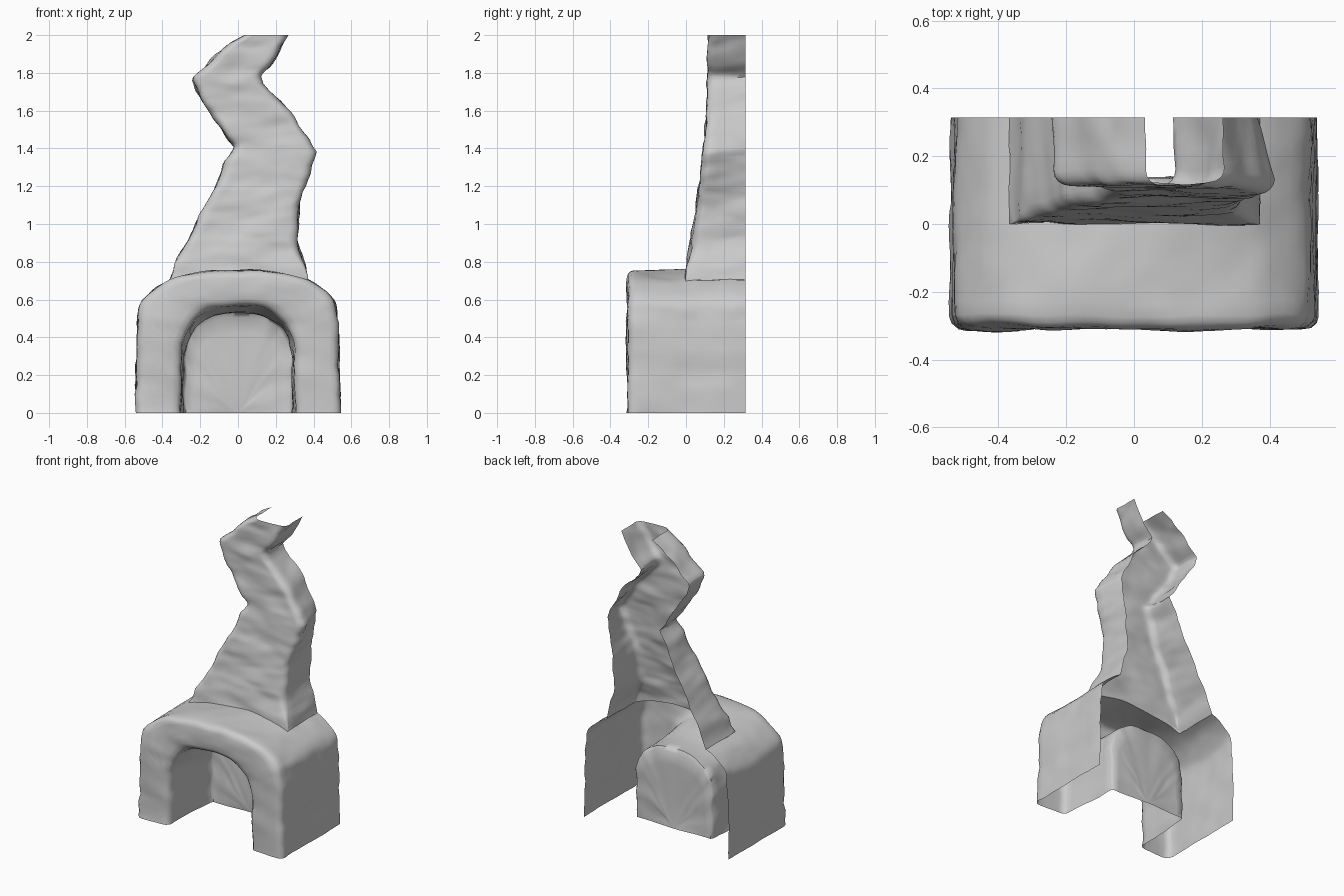
import bpy, bmesh, math
from mathutils import Vector, noise

if "Cube" in bpy.data.objects:
    bpy.data.objects.remove(bpy.data.objects["Cube"])

BACK = 0.315
STEPS = 5          # subdivisions per control segment of the arch


def lerp_table(table, z):
    """Piecewise linear lookup in (z, value) pairs."""
    if z <= table[0][0]:
        return table[0][1]
    for (z0, v0), (z1, v1) in zip(table, table[1:]):
        if z <= z1:
            return v0 + (v1 - v0) * (z - z0) / (z1 - z0)
    return table[-1][1]


def arch(half):
    """Mirror half an arch (foot to crown) and round it with a spline."""
    ctrl = [Vector((x, z)) for x, z in half]
    ctrl += [Vector((-x, z)) for x, z in reversed(half[:-1])]
    pad = [2 * ctrl[0] - ctrl[1]] + ctrl + [2 * ctrl[-1] - ctrl[-2]]
    out = []
    for a, b, c, d in zip(pad, pad[1:], pad[2:], pad[3:]):
        for k in range(STEPS):
            t = k / STEPS
            out.append(0.5 * (2 * b + (c - a) * t + (2 * a - 5 * b + 4 * c - d) * t * t
                              + (3 * b - a - 3 * c + d) * t ** 3))
    out.append(ctrl[-1])
    return out


def wobble(p):
    """Hand-plastered unevenness; open rims stay flat."""
    n = noise.noise_vector(Vector((p.x * 4, p.y * 4, p.z * 10))) * 0.013
    n += noise.noise_vector(Vector((p.x * 9, p.y * 12, p.z * 22 + 5))) * 0.006
    q = p + n
    if p.y > BACK - 0.001:
        q.y = p.y
    if p.z < 0.001:
        q.z = 0
    if p.z > 1.999:
        q.z = 2
    return q


def sheet(name, rows, skip=None):
    """Skin a grid of points, leaving out faces where skip(centre) is true."""
    bm = bmesh.new()
    grid = [[bm.verts.new(p) for p in row] for row in rows]
    for r0, r1 in zip(grid, grid[1:]):
        for i in range(len(r0) - 1):
            quad = (r0[i], r0[i + 1], r1[i + 1], r1[i])
            c = sum((v.co for v in quad), Vector()) / 4
            if not (skip and skip(c)):
                bm.faces.new(quad)
    for v in bm.verts:
        v.co = wobble(v.co)
    bmesh.ops.remove_doubles(bm, verts=bm.verts, dist=0.0005)
    loose = [v for v in bm.verts if not v.link_faces]
    bmesh.ops.delete(bm, geom=loose, context='VERTS')
    bmesh.ops.recalc_face_normals(bm, faces=bm.faces)
    mesh = bpy.data.meshes.new(name)
    bm.to_mesh(mesh)
    bm.free()
    ob = bpy.data.objects.new(name, mesh)
    bpy.context.collection.objects.link(ob)
    bpy.context.view_layer.objects.active = ob
    ob.select_set(True)
    bpy.ops.object.shade_smooth_by_angle(angle=math.radians(55))
    ob.select_set(False)
    return ob


# Hearth: one skin from the open back, over the outside, round the face, into the firebox
outer = arch([(0.54, 0), (0.535, 0.25), (0.53, 0.48), (0.50, 0.60), (0.37, 0.70), (0.18, 0.745), (0, 0.755)])
inner = arch([(0.305, 0), (0.303, 0.2), (0.297, 0.36), (0.25, 0.47), (0.17, 0.54), (0.08, 0.565), (0, 0.57)])
fire = arch([(0.29, 0), (0.288, 0.2), (0.28, 0.34), (0.23, 0.45), (0.15, 0.505), (0.07, 0.525), (0, 0.53)])


def blend(a, b, t, y):
    return [Vector((p.x + (q.x - p.x) * t, y, p.y + (q.y - p.y) * t)) for p, q in zip(a, b)]


rows = [blend(outer, inner, 0, BACK * (1 - k / 8)) for k in range(9)]
rows += [blend(outer, inner, 0, -0.27 * k / 7) for k in range(1, 8)]
rows += [blend(outer, inner, t, y) for t, y in
         ((0.03, -0.290), (0.1, -0.304), (0.2, -0.309), (0.4, -0.311), (0.6, -0.311),
          (0.8, -0.309), (0.92, -0.302), (1, -0.28))]
rows += [blend(inner, fire, min(1, t * 1.6), -0.28 + 0.40 * t) for t in (0.1, 0.25, 0.4, 0.55, 0.7, 0.85, 1)]
rows += [[Vector((p.x * s, 0.134, p.y * s)) for p in fire] for s in (0.96, 0.8, 0.6, 0.4, 0.2, 0)]
sheet("hearth", rows, lambda c: abs(c.x) < 0.37 and c.y > 0 and c.z > 0.65)

# Chimney: crooked three-sided flue, open at the back and top
left = [(0.70, -0.37), (0.80, -0.32), (1.05, -0.20), (1.33, -0.06), (1.40, -0.025), (1.47, -0.07),
        (1.70, -0.22), (1.77, -0.245), (1.82, -0.19), (1.93, -0.075), (1.97, -0.03), (2.0, 0.035)]
right = [(0.70, 0.37), (0.76, 0.36), (0.93, 0.31), (1.1, 0.325), (1.34, 0.41), (1.39, 0.42), (1.46, 0.375),
         (1.60, 0.265), (1.74, 0.135), (1.78, 0.12), (1.84, 0.175), (1.94, 0.23), (2.0, 0.27)]
front = [(0.70, 0.0), (0.78, 0.01), (1.0, 0.045), (1.2, 0.07), (1.4, 0.093), (1.6, 0.108), (1.8, 0.115), (2.0, 0.12)]
pinch = [(1.1, 0), (1.38, 0.06), (1.6, 0)]      # the right bend is softer towards the back
roof = sorted((p.x, p.y) for p in outer if p.y > 0.3)


def flue_row(t):
    z = 0.70 + 1.30 * t
    xl, xr, yf, soft = (lerp_table(tab, z) for tab in (left, right, front, pinch))
    r = 0.045 * min(1, t * 8)
    side = [(0, BACK + (yf + r - BACK) * k / 5) for k in range(5)]
    side += [(r - r * math.cos(a), yf + r - r * math.sin(a)) for a in (math.pi / 8 * k for k in range(5))]
    flat = [(xl + r + (xr - xl - 2 * r) * k / 14, yf) for k in range(1, 14)]
    pts = [(xl + d, y) for d, y in side] + flat
    pts += [(xr - d - soft * max(0, (y - yf - r) / (BACK - yf - r)), y) for d, y in reversed(side)]
    out = []
    for x, y in pts:
        base = lerp_table(roof, x)              # foot follows the curve of the hearth
        lift = (base - 0.70) * max(0, 1 - t * 5)
        out.append(Vector((x, y, z + lift)))
    return out


sheet("chimney", [flue_row(k / 70) for k in range(71)])
